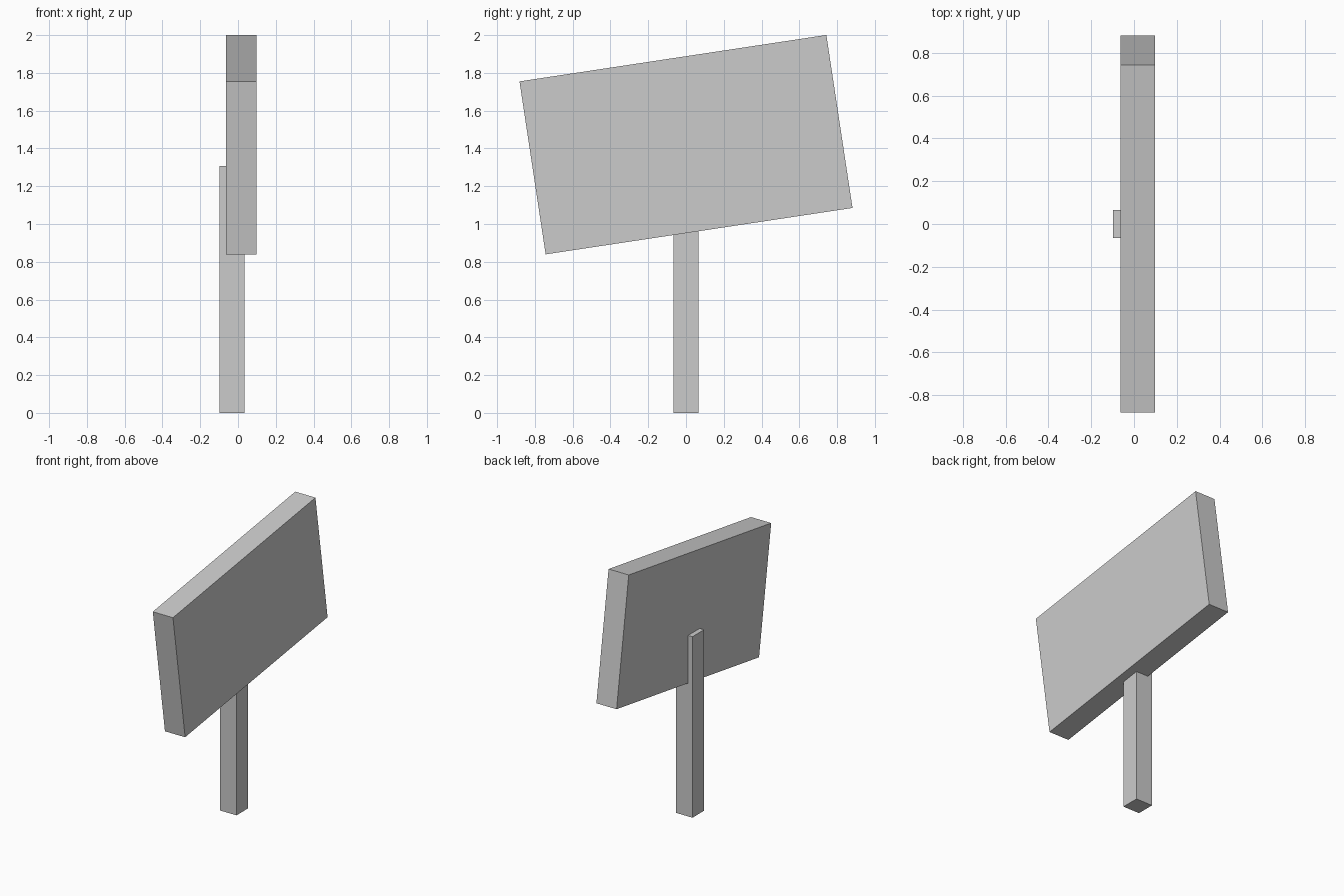
import bpy
from math import radians

if "Cube" in bpy.data.objects:
    bpy.data.objects.remove(bpy.data.objects["Cube"])


def box(name, size, location, tilt=0.0):
    """Add a box with the given full dimensions, tilted about x."""
    bpy.ops.mesh.primitive_cube_add(size=1, location=location,
                                    rotation=(radians(tilt), 0, 0))
    obj = bpy.context.object
    obj.name = name
    obj.scale = size
    bpy.ops.object.transform_apply(location=False, rotation=False, scale=True)
    return obj


# Upright square post, let into the back of the board
box("post", (0.132, 0.132, 1.306), (-0.032, 0, 0.653))

# Crooked sign board
box("sign_board", (0.161, 1.643, 0.926), (0.0175, 0, 1.42), tilt=8.6)
